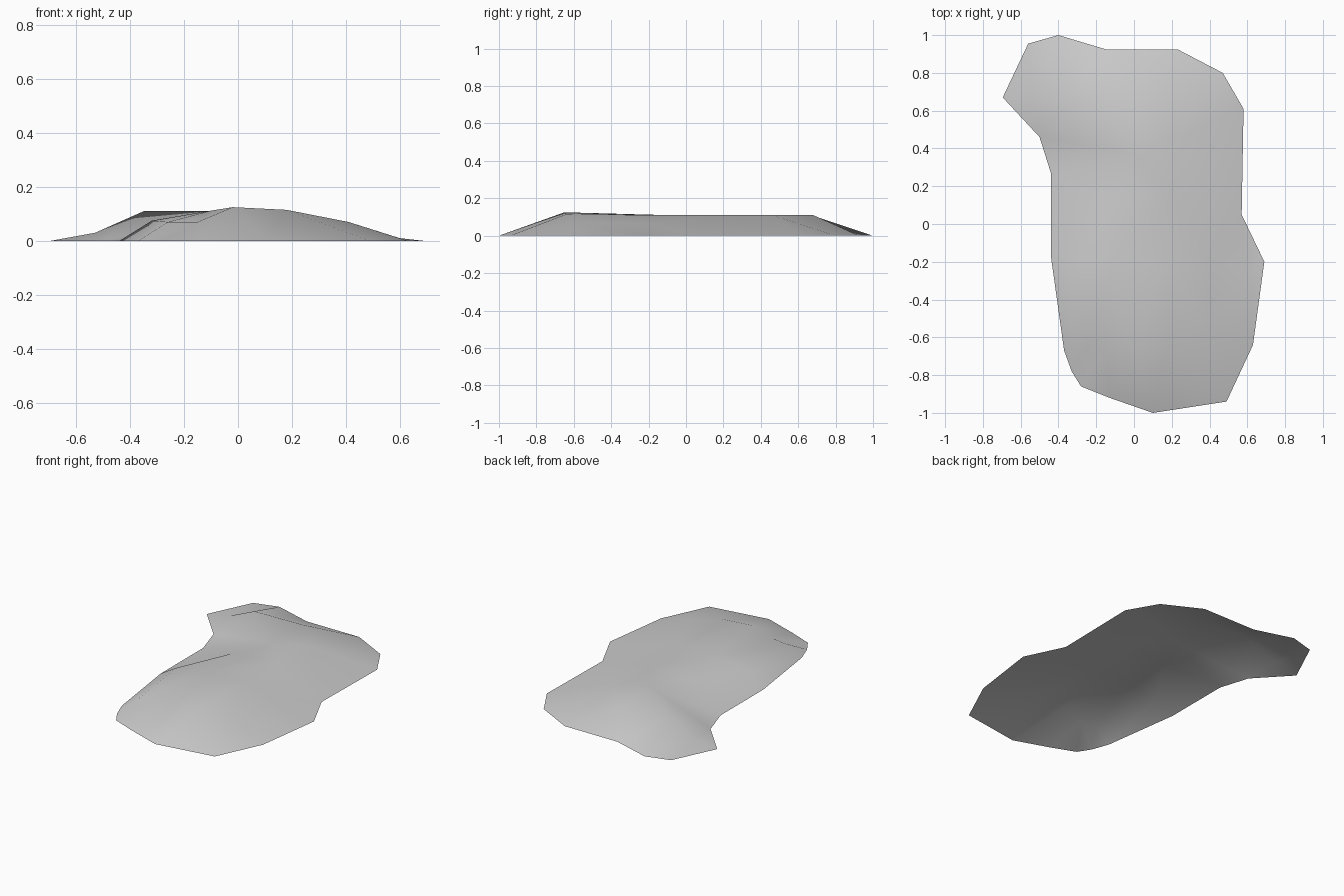
import bpy
import bmesh
from mathutils import Vector
from mathutils.geometry import delaunay_2d_cdt

default_cube = bpy.data.objects.get("Cube")
if default_cube:
    bpy.data.objects.remove(default_cube, do_unlink=True)

# Ground outline of the mound, counter-clockwise from the front
outline = [
    (-.28, -.86), (-.13, -.92), (.1, -1), (.49, -.94), (.63, -.64),
    (.69, -.2), (.57, .05), (.58, .61), (.47, .8), (.23, .925),
    (-.15, .925), (-.4, 1), (-.56, .955), (-.695, .67), (-.5, .46),
    (-.44, .27), (-.44, -.17), (-.37, -.67), (-.33, -.78),
]

# Points on the raised surface, in rows from front to back
crest = [
    (-.26, -.65, .07), (-.15, -.67, .07), (-.02, -.65, .125),
    (.18, -.64, .115), (.41, -.6, .07),
    (-.32, -.19, .075), (-.1, -.18, .112), (.18, -.2, .11),
    (.41, -.2, .065), (.6, -.25, .01),
    (-.13, .13, .1), (.18, .15, .11),
    (0, .37, .11), (.2, .46, .11),
    (-.53, .68, .03), (-.35, .67, .11), (0, .68, .11),
]


def flat_material(name, color):
    material = bpy.data.materials.new(name)
    material.use_nodes = True
    material.diffuse_color = color
    shader = material.node_tree.nodes["Principled BSDF"]
    shader.inputs["Base Color"].default_value = color
    return material


def build_mound(name, border, top, material):
    """Triangulate the border and top points into one open sheet."""
    points = [Vector((x, y, 0)) for x, y in border]
    points += [Vector(p) for p in top]
    plan = [p.to_2d() for p in points]
    loop = list(range(len(border)))
    flat, _, faces, sources, _, _ = delaunay_2d_cdt(plan, [], [loop], 1, 1e-5)

    bm = bmesh.new()
    verts = []
    for position, source in zip(flat, sources):
        height = points[source[0]].z if source else 0
        verts.append(bm.verts.new((position.x, position.y, height)))
    for face in faces:
        bm.faces.new([verts[i] for i in face])

    # Every face of the sheet looks upward and shades smoothly
    bm.normal_update()
    for face in bm.faces:
        face.smooth = True
        if face.normal.z < 0:
            face.normal_flip()

    mesh = bpy.data.meshes.new(name)
    bm.to_mesh(mesh)
    bm.free()
    mesh.materials.append(material)
    mound = bpy.data.objects.new(name, mesh)
    bpy.context.collection.objects.link(mound)
    return mound


stone_grey = flat_material("stone_grey", (.6, .6, .6, 1))
build_mound("ground_mound", outline, crest, stone_grey)
